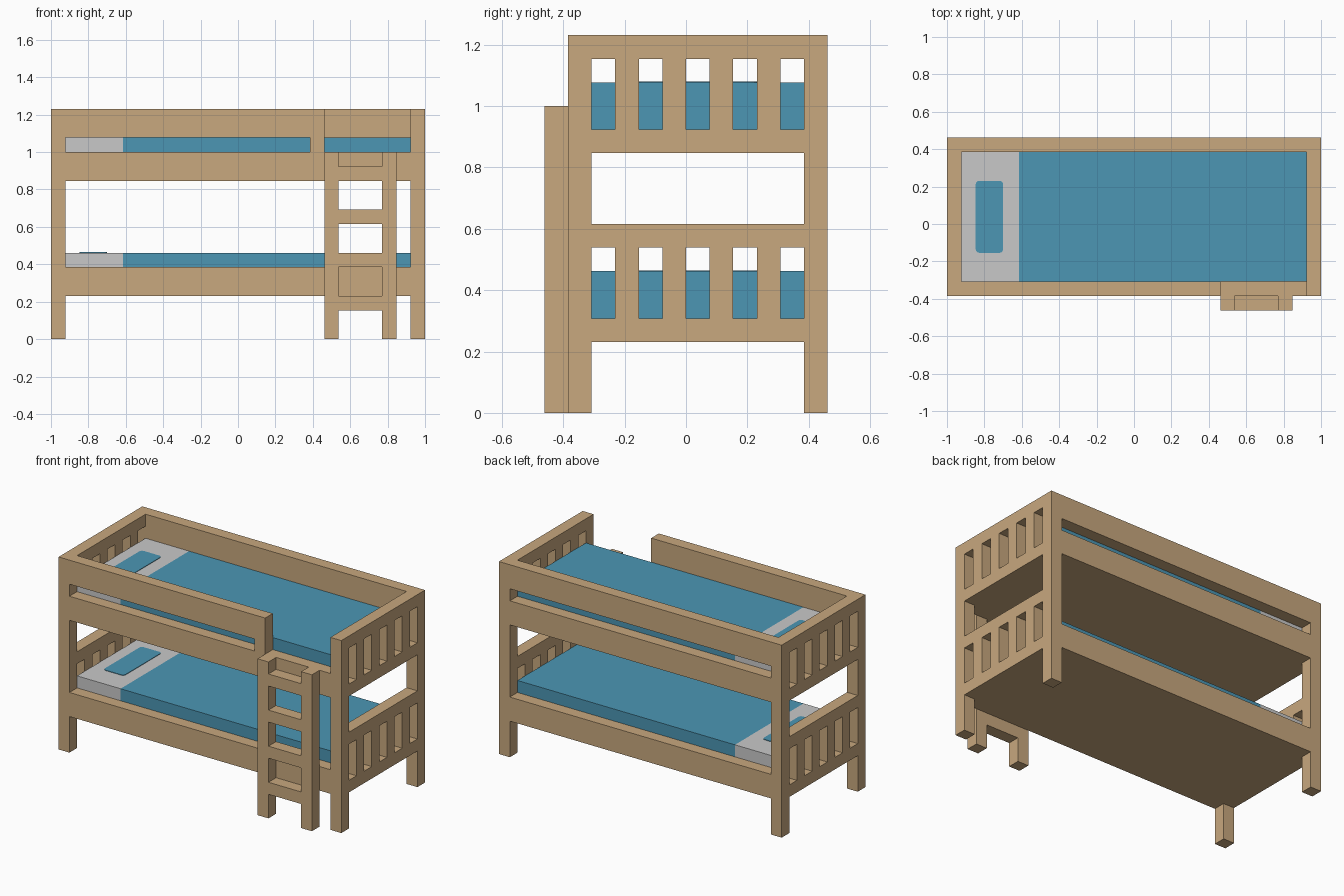
import bpy, bmesh

if "Cube" in bpy.data.objects:
    bpy.data.objects.remove(bpy.data.objects["Cube"])

U = 1 / 13  # the whole bed sits on a module of 1/13


def material(name, rgb):
    m = bpy.data.materials.new(name)
    m.diffuse_color = (*rgb, 1)
    m.use_nodes = True
    m.node_tree.nodes["Principled BSDF"].inputs["Base Color"].default_value = m.diffuse_color
    return m


WOOD = material("light wood", (0.578, 0.392, 0.209))
BLUE = material("blue blanket", (0.072, 0.305, 0.456))
GREY = material("pale grey sheet", (0.584, 0.584, 0.584))


def finish(name, bm, mats):
    me = bpy.data.meshes.new(name)
    bm.to_mesh(me)
    bm.free()
    for m in mats:
        me.materials.append(m)
    ob = bpy.data.objects.new(name, me)
    bpy.context.collection.objects.link(ob)
    return ob


def box_bm(x, y, z):
    bm = bmesh.new()
    bmesh.ops.create_cube(bm, size=1)
    for v in bm.verts:
        v.co = [(r[0] + r[1]) / 2 * U + c * (r[1] - r[0]) * U
                for c, r in zip(v.co, (x, y, z))]
    return bm


def box(name, x, y, z, mat=WOOD):
    return finish(name, box_bm(x, y, z), [mat])


# End frames: posts, cross rails and slats
for side, x in (("left", (-13, -12)), ("right", (12, 13))):
    box(side + "_front_post", x, (-5, -4), (0, 16))
    box(side + "_back_post", x, (5, 6), (0, 16))
    for z in (3, 7, 11, 15):
        box(side + "_end_rail", x, (-4, 5), (z, z + 1))
    for z in (4, 12):
        for y in (-3, -1, 1, 3):
            box(side + "_end_slat", x, (y, y + 1), (z, z + 3))

# Long side rails and guards
for side, y in (("front", (-5, -4)), ("back", (5, 6))):
    for level, z in (("lower", 3), ("upper", 11)):
        box(f"{side}_{level}_rail", (-12, 12), y, (z, z + 2))
box("back_guard", (-12, 12), (5, 6), (14, 16))
box("front_guard", (-12, 5), (-5, -4), (14, 16))
box("front_guard_post", (5, 6), (-5, -4), (13, 16))

# Bunks: base board, two-coloured mattress, pillow patch
for level, z in (("lower", 3), ("upper", 11)):
    box(level + "_base_board", (-12, 12), (-4, 5), (z, z + 1))
    bm = box_bm((-12, 12), (-4, 5), (z + 1, z + 3))
    bmesh.ops.bisect_plane(bm, geom=bm.verts[:] + bm.edges[:] + bm.faces[:],
                           plane_co=(-8 * U, 0, 0), plane_no=(1, 0, 0))
    for f in bm.faces:
        f.material_index = int(f.calc_center_median().x < -8 * U)
    finish(level + "_mattress", bm, [BLUE, GREY])

    bm = box_bm((-11, -9.1), (-2, 3), (z + 2.98, z + 3.04))
    upright = [e for e in bm.edges
               if abs(e.verts[0].co.z - e.verts[1].co.z) > 0.001]
    bmesh.ops.bevel(bm, geom=upright, offset=0.018, segments=3,
                    profile=0.5, affect='EDGES')
    finish(level + "_pillow_patch", bm, [BLUE])

# Ladder
for x in (6, 10):
    box("ladder_stile", (x, x + 1), (-6, -5), (0, 13))
for z in (2, 5, 8, 11):
    box("ladder_rung", (7, 10), (-6, -5), (z, z + 1))
